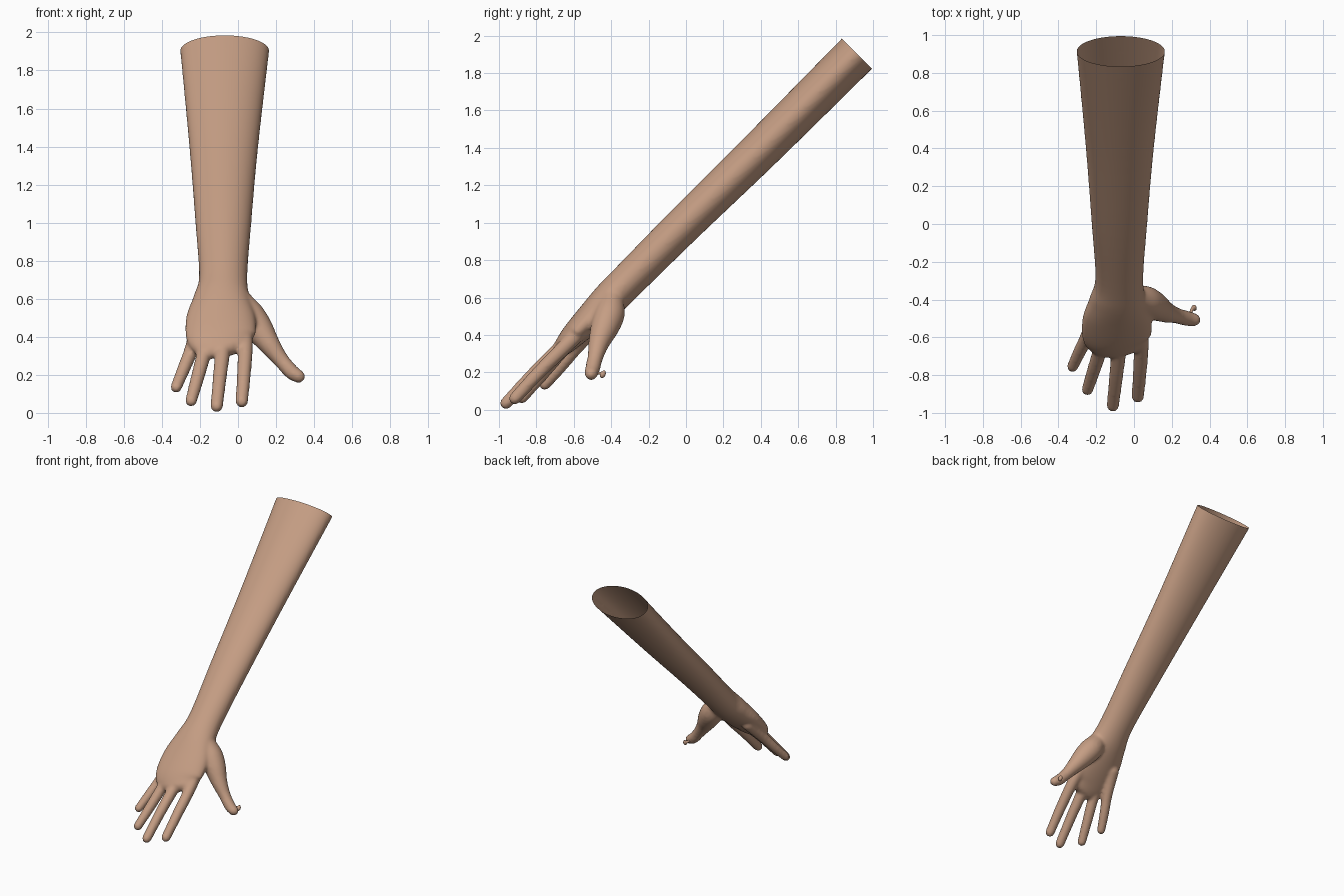
import bpy, bmesh, math
from mathutils import Vector

if "Cube" in bpy.data.objects:
    bpy.data.objects.remove(bpy.data.objects["Cube"])

skin = bpy.data.materials.new("skin tan")
skin.diffuse_color = (0.56, 0.34, 0.23, 1)
skin.use_nodes = True
skin.node_tree.nodes["Principled BSDF"].inputs["Base Color"].default_value = skin.diffuse_color


def spline(stations, steps=6):
    """Catmull-Rom interpolation through (x, y, z, half width, half thickness)."""
    p = [stations[0]] + stations + [stations[-1]]
    out = []
    for i in range(1, len(p) - 2):
        for k in range(steps):
            t = k / steps
            out.append([0.5 * (2 * b + (c - a) * t + (2 * a - 5 * b + 4 * c - d) * t * t
                               + (3 * b - a - 3 * c + d) * t ** 3)
                        for a, b, c, d in zip(p[i - 1], p[i], p[i + 1], p[i + 2])])
    return out + [list(stations[-1])]


def tube(bm, stations, sides=28):
    """Closed elliptical tube with rounded ends along a smooth path."""
    stations = [s if len(s) == 5 else s + (s[3],) for s in stations]
    path = spline(stations)
    pts = [Vector(s[:3]) for s in path]
    rings = []
    last = len(pts) - 1

    def ring(c, tan, w, h):
        u = Vector((1, 0, 0))
        u = (u - tan * u.dot(tan)).normalized()
        v = tan.cross(u)
        rings.append([bm.verts.new(c + u * w * math.cos(a) + v * h * math.sin(a))
                      for a in (2 * math.pi * k / sides for k in range(sides))])

    for i, s in enumerate(path):
        tan = (pts[min(i + 1, last)] - pts[max(i - 1, 0)]).normalized()
        w, h = s[3], s[4]
        dome = [math.radians(d) for d in (20, 40, 60, 80)]
        if i == 0:
            for a in reversed(dome):
                ring(pts[i] - tan * min(w, h) * math.sin(a), tan, w * math.cos(a), h * math.cos(a))
        ring(pts[i], tan, w, h)
        if i == last:
            for a in dome:
                ring(pts[i] + tan * min(w, h) * math.sin(a), tan, w * math.cos(a), h * math.cos(a))
    for a, b in zip(rings, rings[1:]):
        for k in range(sides):
            n = (k + 1) % sides
            bm.faces.new((a[k], a[n], b[n], b[k]))
    bm.faces.new(rings[0][::-1])
    bm.faces.new(rings[-1])


def make(name, bm):
    bmesh.ops.recalc_face_normals(bm, faces=bm.faces)
    mesh = bpy.data.meshes.new(name)
    bm.to_mesh(mesh)
    bm.free()
    mesh.materials.append(skin)
    ob = bpy.data.objects.new(name, mesh)
    bpy.context.collection.objects.link(ob)
    return ob


bm = bmesh.new()
# forearm, wrist and palm
tube(bm, [(-.07, .99, 1.98, .242, .115), (-.07, .914, 1.904, .234, .114),
          (-.075, .41, 1.40, .181, .108), (-.077, 0, 1.0, .147, .101),
          (-.078, -.285, .715, .127, .096), (-.085, -.40, .60, .150, .094),
          (-.09, -.50, .50, .182, .082), (-.09, -.60, .40, .182, .066),
          (-.07, -.65, .345, .145, .052)], 48)
# four fingers, little finger to index finger
tube(bm, [(-.20, -.48, .46, .048), (-.245, -.59, .33, .038), (-.29, -.68, .22, .034), (-.325, -.755, .135, .030)])
tube(bm, [(-.14, -.54, .46, .050), (-.170, -.64, .345, .040), (-.21, -.765, .195, .036), (-.247, -.878, .063, .031)])
tube(bm, [(-.07, -.54, .47, .050), (-.078, -.65, .35, .042), (-.095, -.81, .195, .037), (-.112, -.962, .035, .033)])
tube(bm, [(.02, -.52, .47, .050), (.038, -.63, .355, .041), (.031, -.78, .205, .037), (.02, -.915, .060, .033)])
# thumb with its fleshy base
tube(bm, [(.02, -.40, .57, .070), (.06, -.41, .51, .082), (.11, -.435, .44, .076), (.165, -.465, .36, .057),
          (.225, -.485, .28, .042), (.28, -.50, .217, .040), (.318, -.507, .192, .035)])
arm = make("arm_and_hand", bm)

# fuse the parts into one smooth surface
fuse = arm.modifiers.new("fuse", 'REMESH')
fuse.mode = 'VOXEL'
fuse.voxel_size = 0.01
soft = arm.modifiers.new("soften", 'SMOOTH')
soft.factor = 0.5
soft.iterations = 9
fused = arm.evaluated_get(bpy.context.evaluated_depsgraph_get())
bm = bmesh.new()
bm.from_mesh(fused.to_mesh())
fused.to_mesh_clear()
arm.modifiers.clear()

# cut the elbow end open
bmesh.ops.bisect_plane(bm, geom=bm.verts[:] + bm.edges[:] + bm.faces[:],
                       plane_co=(0, .914, 1.904), plane_no=(0, 1, 1), clear_outer=True)
for f in bm.faces:
    f.smooth = True
    f.material_index = 0
bm.to_mesh(arm.data)
bm.free()

# small nub behind the thumb tip
bm = bmesh.new()
tube(bm, [(.297, -.485, .198, .009), (.305, -.457, .195, .008), (.317, -.445, .190, .015, .022)], 16)
for f in bm.faces:
    f.smooth = True
make("thumb_nub", bm)
